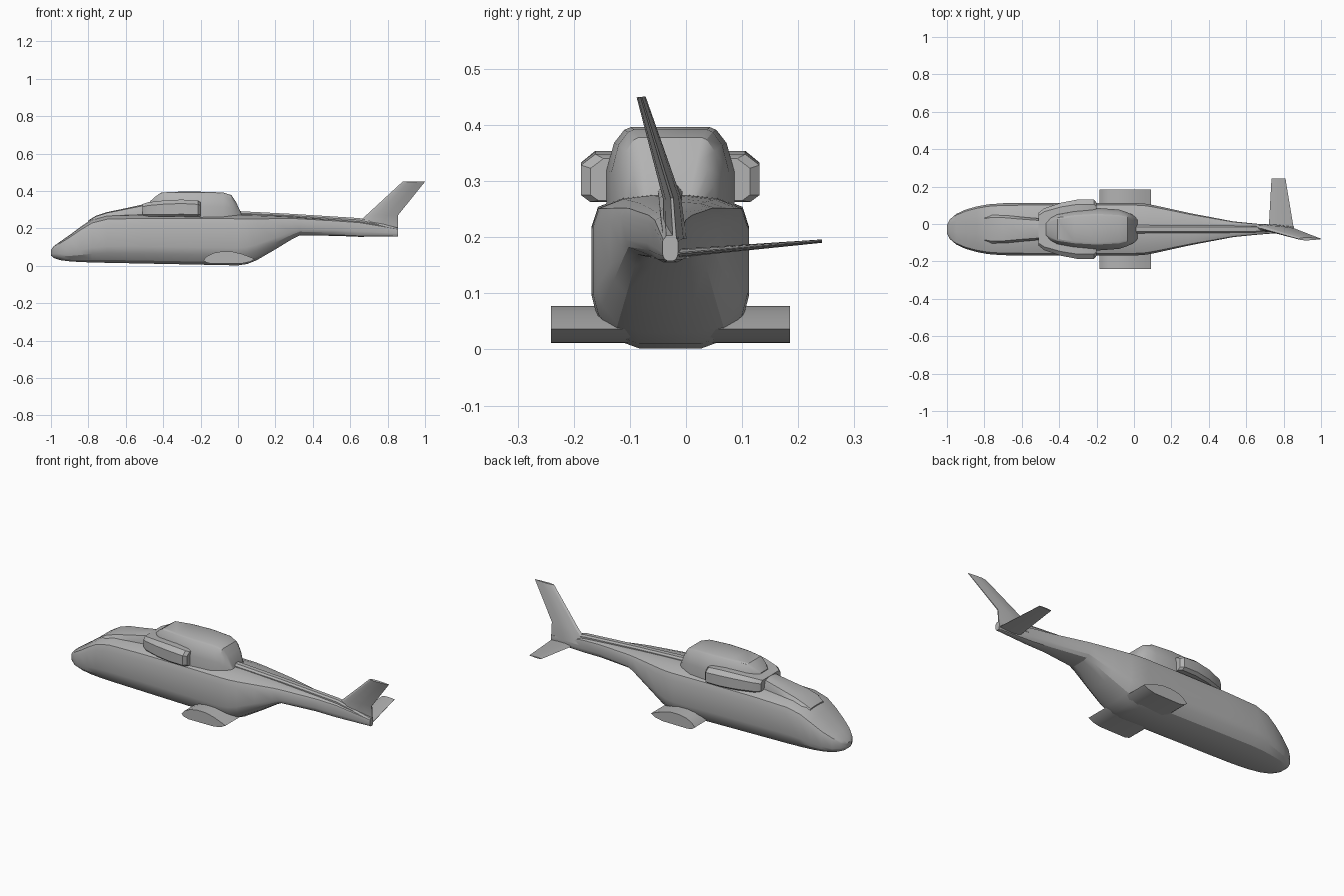
import bpy, bmesh, math
from mathutils import Vector

CY = -0.028  # centre line of the body
mat = bpy.data.materials.new("plain grey")
mat.diffuse_color = (0.45, 0.45, 0.45, 1)


def loft(name, rings, angle=25):
    """Skin a list of closed rings with equal point counts and cap both ends."""
    bm = bmesh.new()
    vs = [[bm.verts.new(p) for p in r] for r in rings]
    n = len(vs[0])
    for a, b in zip(vs, vs[1:]):
        for i in range(n):
            j = (i + 1) % n
            bm.faces.new((a[i], a[j], b[j], b[i]))
    bm.faces.new(vs[0][::-1])
    bm.faces.new(vs[-1])
    bmesh.ops.recalc_face_normals(bm, faces=bm.faces)
    me = bpy.data.meshes.new(name)
    bm.to_mesh(me)
    bm.free()
    ob = bpy.data.objects.new(name, me)
    bpy.context.collection.objects.link(ob)
    me.materials.append(mat)
    bpy.ops.object.select_all(action='DESELECT')
    ob.select_set(True)
    bpy.context.view_layer.objects.active = ob
    bpy.ops.object.shade_smooth_by_angle(angle=math.radians(angle))
    return ob


def body(name, half, stations, angle=25):
    """Loft along x; half is a right-hand section, stations are x, bottom, top, half width."""
    sec = half + [(-u, v) for u, v in reversed(half)]
    loft(name, [[(x, CY + u * w, zb + v * (zt - zb)) for u, v in sec]
                for x, zb, zt, w in stations], angle)


# main fuselage and tail boom
body("fuselage",
     [(0.4, 0), (0.72, 0.06), (0.93, 0.2), (1, 0.34), (1, 0.78), (0.92, 0.91), (0.6, 0.975), (0.2, 1)],
     [(-1, 0.055, 0.085, 0.022), (-0.985, 0.042, 0.105, 0.052), (-0.95, 0.03, 0.13, 0.082),
      (-0.9, 0.024, 0.165, 0.105), (-0.84, 0.02, 0.21, 0.122), (-0.78, 0.018, 0.25, 0.133),
      (-0.7, 0.016, 0.272, 0.139), (-0.5, 0.012, 0.278, 0.14), (-0.2, 0.006, 0.278, 0.14),
      (0, 0.002, 0.276, 0.14), (0.05, 0.01, 0.275, 0.138), (0.1, 0.03, 0.273, 0.13),
      (0.2, 0.088, 0.268, 0.108), (0.29, 0.143, 0.263, 0.088), (0.33, 0.163, 0.26, 0.08),
      (0.53, 0.16, 0.247, 0.042), (0.65, 0.155, 0.238, 0.03), (0.855, 0.158, 0.2, 0.014)])

# raised cabin roof leading to the engines
body("roof_fairing", [(1, 0), (0.97, 0.6), (0.8, 0.93), (0.35, 1)],
     [(-0.8, 0.2, 0.243, 0.07), (-0.76, 0.22, 0.267, 0.08), (-0.7, 0.23, 0.287, 0.078),
      (-0.6, 0.23, 0.308, 0.067), (-0.5, 0.23, 0.33, 0.058), (-0.4, 0.23, 0.345, 0.058)])

# engine housings on both sides
body("engine_housing", [(0.9, 0), (1, 0.14), (1, 0.77), (0.84, 1), (0.3, 1)],
     [(-0.51, 0.265, 0.33, 0.088), (-0.48, 0.264, 0.34, 0.112), (-0.39, 0.263, 0.35, 0.142),
      (-0.3, 0.263, 0.354, 0.159), (-0.215, 0.263, 0.348, 0.159), (-0.2, 0.265, 0.34, 0.142)])

# rotor pylon hump
body("rotor_pylon", [(1, 0), (1, 0.5), (0.88, 0.82), (0.72, 0.97), (0.62, 1)],
     [(-0.47, 0.24, 0.345, 0.045), (-0.445, 0.24, 0.368, 0.068), (-0.41, 0.24, 0.392, 0.086),
      (-0.32, 0.24, 0.396, 0.104), (-0.2, 0.24, 0.396, 0.114), (-0.08, 0.24, 0.392, 0.105),
      (-0.035, 0.24, 0.378, 0.09), (-0.01, 0.24, 0.34, 0.078), (0.022, 0.24, 0.27, 0.055)])

# drive shaft cover on top of the boom
body("boom_spine", [(1, 0), (1, 0.75), (0.6, 1)],
     [(-0.03, 0.25, 0.294, 0.022), (0.3, 0.24, 0.277, 0.02),
      (0.65, 0.215, 0.255, 0.018), (0.855, 0.17, 0.203, 0.012)])

# wheel sponsons through the lower hull
prof = [(-0.185, 0.03), (-0.165, 0.052), (-0.13, 0.069), (-0.085, 0.077), (-0.03, 0.076),
        (0.02, 0.064), (0.065, 0.047), (0.09, 0.036), (0.065, 0.022), (0.02, 0.012),
        (-0.14, 0.011), (-0.17, 0.018)]
loft("sponsons", [[(x, CY + s * 0.213, z) for x, z in prof] for s in (-1, 1)])


def blade(name, stations, normal):
    """Tapered tail surface; stations are leading x, trailing x, y, z, half thickness."""
    shape = [(0, 0), (0.08, 0.6), (0.3, 1), (0.65, 0.75), (1, 0.15)]
    ring = shape + [(u, -t) for u, t in reversed(shape[1:])]
    n = Vector(normal)
    loft(name, [[Vector((a + u * (b - a), y, z)) + n * (t * h) for u, t in ring]
                for a, b, y, z, h in stations])


# canted tail fin and single side tailplane
blade("tail_fin", [(0.60, 0.855, -0.02, 0.195, 0.021), (0.685, 0.855, -0.025, 0.27, 0.016),
                   (0.88, 1.0, -0.08, 0.45, 0.008)], (0, 1, 0.1))
blade("tailplane", [(0.72, 0.855, -0.03, 0.17, 0.008), (0.735, 0.81, 0.242, 0.193, 0.003)], (0, 0, 1))
